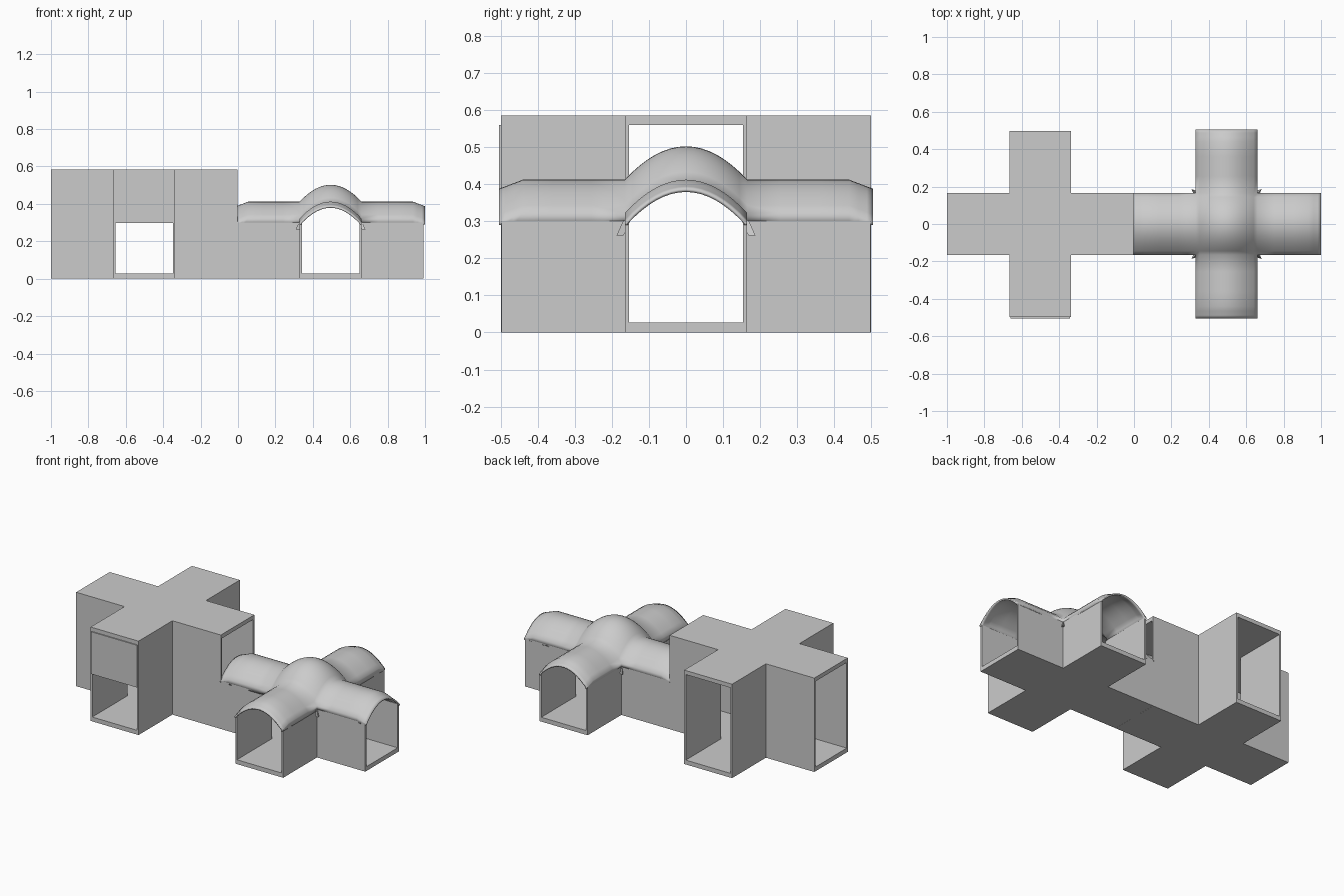
import bpy, bmesh

if "Cube" in bpy.data.objects:
    bpy.data.objects.remove(bpy.data.objects["Cube"])

A, T = 0.165, 0.011          # corridor half width, wall thickness
FLOOR, CEIL = 0.027, 0.025   # plate thicknesses

grey = bpy.data.materials.new("light_grey")
grey.diffuse_color = (0.6, 0.6, 0.6, 1)
grey.use_nodes = True
grey.node_tree.nodes["Principled BSDF"].inputs["Base Color"].default_value = grey.diffuse_color


def finish(name, bm):
    bmesh.ops.recalc_face_normals(bm, faces=bm.faces)
    me = bpy.data.meshes.new(name)
    bm.to_mesh(me)
    bm.free()
    ob = bpy.data.objects.new(name, me)
    bpy.context.collection.objects.link(ob)
    me.materials.append(grey)
    return ob


def prism(bm, pts, z0, z1):
    face = bm.faces.new([bm.verts.new((x, y, z0)) for x, y in pts])
    ext = bmesh.ops.extrude_face_region(bm, geom=[face])
    for v in ext["geom"]:
        if isinstance(v, bmesh.types.BMVert):
            v.co.z = z1


def cross(cx, L):
    q = [(L, -A), (L, A), (A, A)]
    pts = []
    for _ in range(4):       # rotate one arm tip around the centre
        pts += q
        q = [(-y, x) for x, y in q]
    return [(cx + x, y) for x, y in pts]


def corridor(prefix, cx, L, top, ceiling):
    # cross-shaped floor and optional flat ceiling
    bm = bmesh.new()
    prism(bm, cross(cx, L), 0, FLOOR)
    finish(prefix + "_floor", bm)
    wall_top = top
    if ceiling:
        wall_top = top - CEIL
        bm = bmesh.new()
        prism(bm, cross(cx, L), wall_top, top)
        finish(prefix + "_ceiling", bm)
    # one L-shaped wall in each corner
    bm = bmesh.new()
    b = A - T
    for sx in (-1, 1):
        for sy in (-1, 1):
            ell = [(A, L), (b, L), (b, b), (L, b), (L, A), (A, A)]
            prism(bm, [(cx + sx * x, sy * y) for x, y in ell], FLOOR, wall_top)
    finish(prefix + "_walls", bm)


corridor("tall_corridor", -0.5015, 0.4985, 0.585, True)
corridor("vaulted_corridor", 0.495, 0.4975, 0.30, False)

# hanging panel over the front opening of the tall corridor
bm = bmesh.new()
prism(bm, [(-0.66, -0.505), (-0.343, -0.505), (-0.343, -0.497), (-0.66, -0.497)],
      0.297, 0.56)
finish("front_panel", bm)

# cross vault: two arches added together, drooping at the arm ends
CX, R, EAVE = 0.495, 0.505, 0.29
N = 16
mid = [A * (2 * i / N - 1) for i in range(N + 1)]
outer = [A + 0.09, 0.36, 0.44, 0.465, 0.488, R]
axis = [-x for x in reversed(outer)] + mid + outer


def rise(x):
    return 0.09 * max(0, 1 - (x / A) ** 2)


def height(x, y):
    d = max(abs(x), abs(y)) - 0.44
    return 0.322 + rise(x) + rise(y) - max(0, d) * 0.38


bm = bmesh.new()
grid = {}
inside = lambda x, y: min(abs(x), abs(y)) <= A + 1e-6
for i, x in enumerate(axis):
    for j, y in enumerate(axis):
        if inside(x, y):
            grid[i, j] = bm.verts.new((CX + x, y, height(x, y)))
for i in range(len(axis) - 1):
    for j in range(len(axis) - 1):
        keys = [(i, j), (i + 1, j), (i + 1, j + 1), (i, j + 1)]
        if all(k in grid for k in keys):
            bm.faces.new([grid[k] for k in keys])
# short vertical skirts along the arm sides
rim = [e for e in bm.edges if e.is_boundary
       and not all(abs(abs(v.co.x - CX) - R) < 1e-4 for v in e.verts)
       and not all(abs(abs(v.co.y) - R) < 1e-4 for v in e.verts)]
ext = bmesh.ops.extrude_edge_only(bm, edges=rim)
for v in ext["geom"]:
    if isinstance(v, bmesh.types.BMVert):
        v.co.z = EAVE
vault = finish("vault_roof", bm)
if vault.data.polygons[0].normal.z < 0:
    vault.data.flip_normals()
shell = vault.modifiers.new("thickness", "SOLIDIFY")
shell.thickness = 0.009
shell.offset = -1
bpy.context.view_layer.objects.active = vault
vault.select_set(True)
bpy.ops.object.shade_smooth_by_angle(angle=0.9)

# small flared drips at the four inner corners
bm = bmesh.new()
for sx in (-1, 1):
    for sy in (-1, 1):
        low = [(0.180, 0.168), (0.187, 0.187), (0.168, 0.180)]
        rings = []
        for dx, z in ((0, 0.262), (-0.018, 0.302)):
            rings.append([bm.verts.new((CX + sx * (x + dx), sy * (y + dx), z))
                          for x, y in low])
        bm.faces.new(rings[0])
        bm.faces.new(rings[1])
        for k in range(3):
            m = (k + 1) % 3
            bm.faces.new([rings[0][k], rings[0][m], rings[1][m], rings[1][k]])
finish("corner_drips", bm)
